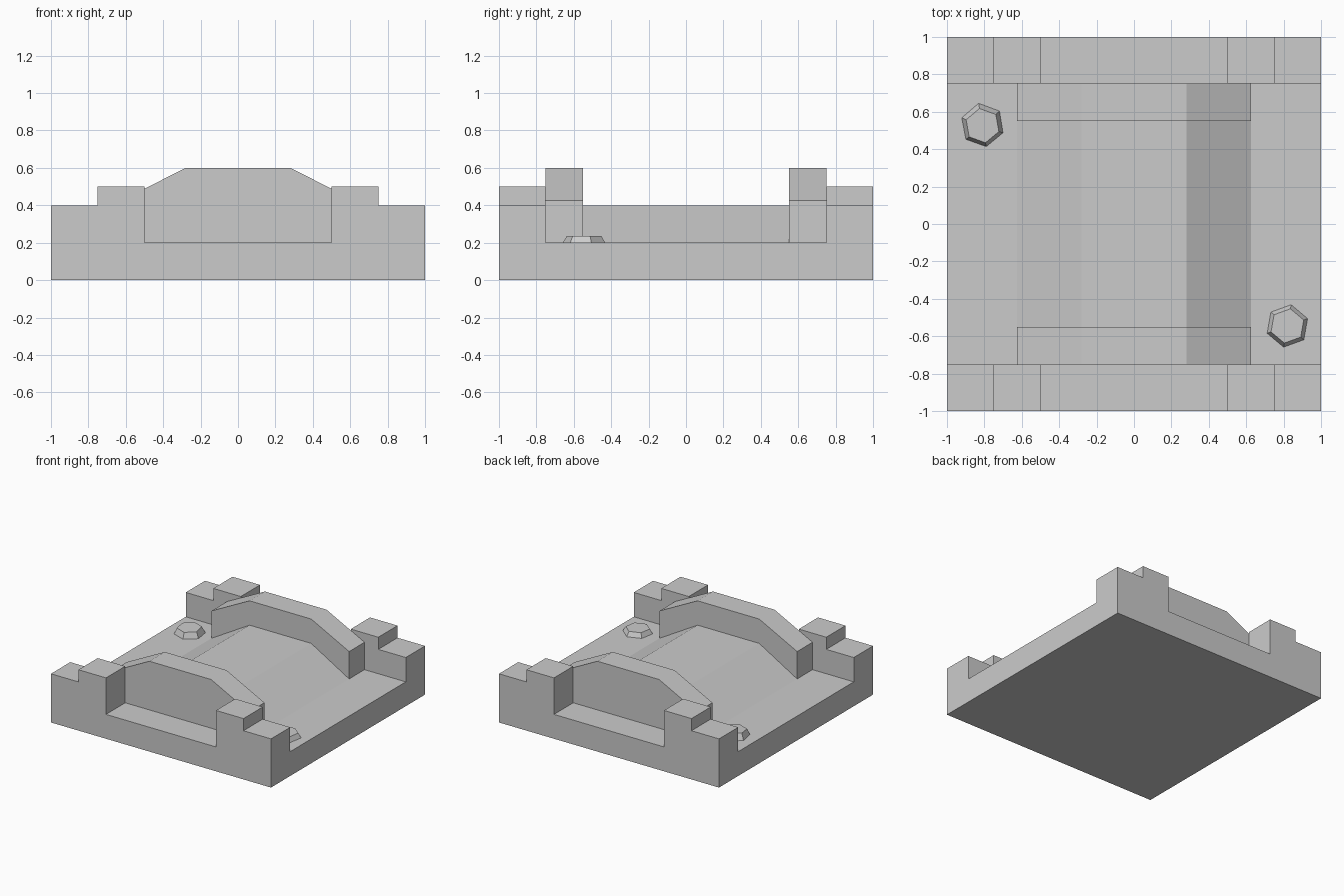
import bpy, bmesh
from math import radians
from mathutils import Matrix

if "Cube" in bpy.data.objects:
    bpy.data.objects.remove(bpy.data.objects["Cube"])


def finish(name, bm):
    bmesh.ops.recalc_face_normals(bm, faces=bm.faces)
    mesh = bpy.data.meshes.new(name)
    bm.to_mesh(mesh)
    bm.free()
    obj = bpy.data.objects.new(name, mesh)
    bpy.context.collection.objects.link(obj)
    return obj


def extrude_profile(name, points, y0, y1):
    """Extrude an (x, z) outline along y."""
    bm = bmesh.new()
    face = bm.faces.new([bm.verts.new((x, y0, z)) for x, z in points])
    new = bmesh.ops.extrude_face_region(bm, geom=[face])["geom"]
    verts = [v for v in new if isinstance(v, bmesh.types.BMVert)]
    bmesh.ops.translate(bm, verts=verts, vec=(0, y1 - y0, 0))
    return finish(name, bm)


def bolt(name, x, y, top, angle, tilt):
    """Hexagonal tapered bolt head, sitting slightly skewed in the floor."""
    bm = bmesh.new()
    bmesh.ops.create_cone(bm, cap_ends=True, segments=6, radius1=0.127,
                          radius2=0.093, depth=top - 0.18)
    obj = finish(name, bm)
    obj.matrix_world = (Matrix.Translation((x, y, (top + 0.18) / 2))
                        @ Matrix.Rotation(radians(tilt), 4, 'X')
                        @ Matrix.Rotation(radians(angle), 4, 'Z'))
    return obj


# Floor slab
extrude_profile("base_plate", [(-1, 0), (1, 0), (1, 0.2), (-1, 0.2)], -1, 1)

# Four stepped corner posts
for sx, side in ((-1, "left"), (1, "right")):
    step = [(0.5, 0.2), (1, 0.2), (1, 0.4), (0.75, 0.4), (0.75, 0.5), (0.5, 0.5)]
    outline = [(sx * x, z) for x, z in step]
    for y0, end in ((-1, "front"), (0.75, "back")):
        extrude_profile(f"corner_post_{end}_{side}", outline, y0, y0 + 0.25)

# Low chamfered housing between the collars
extrude_profile("housing", [(-0.625, 0.2), (0.625, 0.2), (0.28, 0.4),
                            (-0.28, 0.4)], -0.55, 0.55)

# Taller collars at both ends of the housing
collar = [(-0.625, 0.2), (0.625, 0.2), (0.625, 0.425), (0.28, 0.6),
          (-0.28, 0.6), (-0.625, 0.425)]
for y0, end in ((-0.75, "front"), (0.55, "back")):
    extrude_profile(f"collar_{end}", collar, y0, y0 + 0.2)

# Two bolt heads in opposite corners of the floor
bolt("bolt_back_left", -0.81, 0.527, 0.25, 10, 2)
bolt("bolt_front_right", 0.82, -0.545, 0.237, 50, 0)
